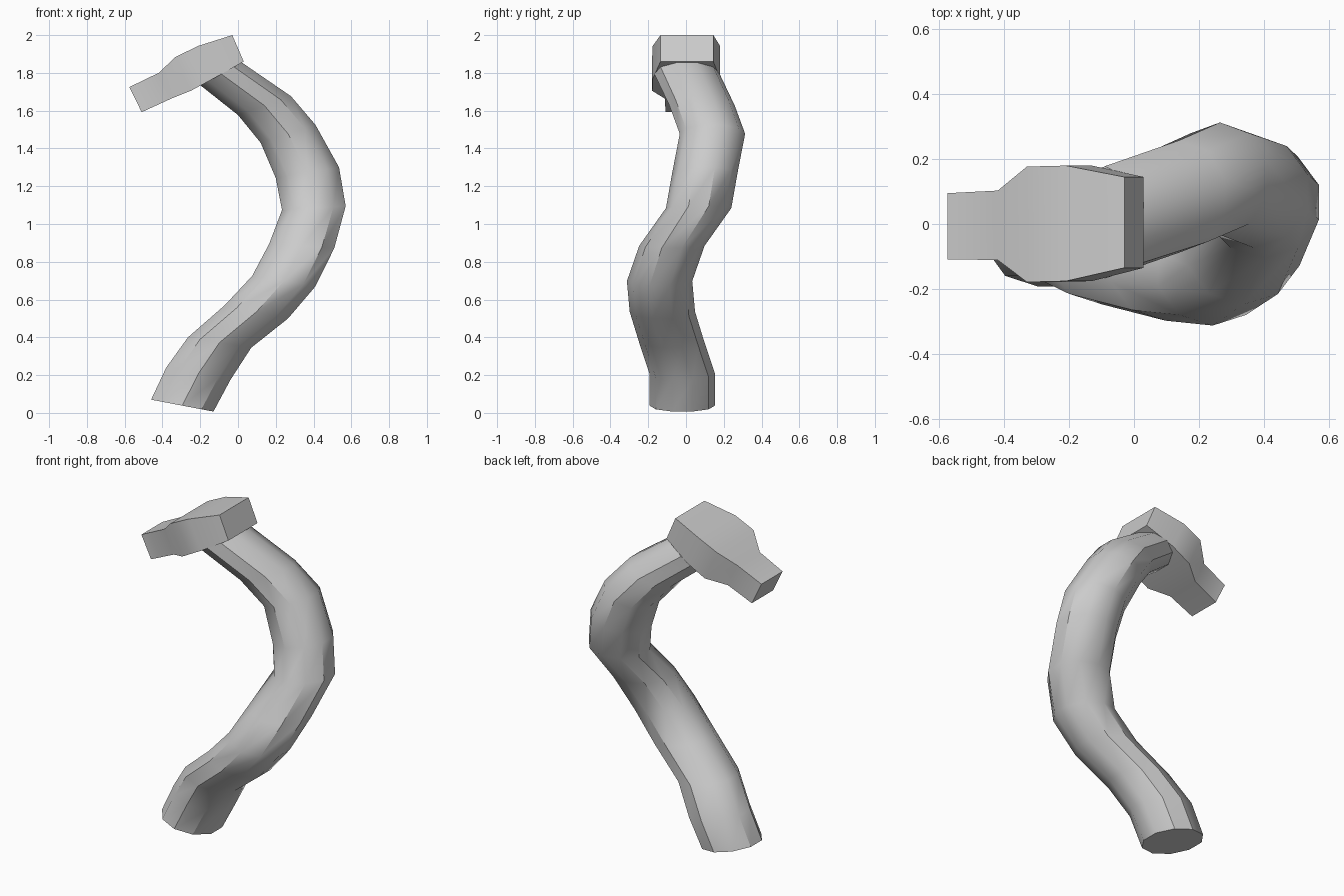
import bpy, bmesh, math
from mathutils import Vector

if "Cube" in bpy.data.objects:
    bpy.data.objects.remove(bpy.data.objects["Cube"])


def loft(name, rings, angle):
    """Skin a list of matching vertex rings and cap both ends."""
    bm = bmesh.new()
    rows = [[bm.verts.new(p) for p in ring] for ring in rings]
    n = len(rows[0])
    for a, b in zip(rows, rows[1:]):
        for i in range(n):
            j = (i + 1) % n
            bm.faces.new((a[i], a[j], b[j], b[i]))
    bm.faces.new(rows[0][::-1])
    bm.faces.new(rows[-1])
    bmesh.ops.recalc_face_normals(bm, faces=bm.faces)
    me = bpy.data.meshes.new(name)
    bm.to_mesh(me)
    bm.free()
    ob = bpy.data.objects.new(name, me)
    bpy.context.collection.objects.link(ob)
    bpy.ops.object.select_all(action='DESELECT')
    ob.select_set(True)
    bpy.context.view_layer.objects.active = ob
    bpy.ops.object.shade_smooth_by_angle(angle=math.radians(angle))
    return ob


# Curved body: left x, left z, right x, right z, centre y of each ring
SIDES = 10
body = [
    (-0.46, 0.07, -0.13, 0.007, -0.02),
    (-0.38, 0.24, -0.04, 0.175, -0.02),
    (-0.265, 0.40, 0.07, 0.345, -0.075),
    (-0.07, 0.57, 0.265, 0.50, -0.125),
    (0.075, 0.725, 0.41, 0.67, -0.14),
    (0.165, 0.895, 0.51, 0.873, -0.075),
    (0.233, 1.074, 0.57, 1.095, 0.067),
    (0.20, 1.243, 0.535, 1.30, 0.10),
    (0.12, 1.43, 0.41, 1.525, 0.14),
    (0.00, 1.577, 0.28, 1.677, 0.085),
    (-0.20, 1.735, 0.02, 1.855, 0.005),
]


def ring(lx, lz, rx, rz, y):
    c = Vector(((lx + rx) / 2, y, (lz + rz) / 2))
    u = Vector((rx - lx, 0, rz - lz)) / 2 / math.cos(math.radians(18))
    v = Vector((0, 0.173, 0))
    angles = [math.radians(18 + 360 * i / SIDES) for i in range(SIDES)]
    return [c + u * math.cos(a) + v * math.sin(a) for a in angles]


loft("curved_body", [ring(*r) for r in body], 36)

# Flat head: top x, top z, bottom x, bottom z, half width at each station
head = [
    (-0.575, 1.725, -0.51, 1.592, 0.102),
    (-0.42, 1.80, -0.355, 1.663, 0.107),
    (-0.33, 1.885, -0.25, 1.705, 0.178),
    (-0.21, 1.943, -0.13, 1.77, 0.178),
    (-0.03, 2.00, 0.03, 1.86, 0.14),
]
stations = []
for k, (tx, tz, bx, bz, w) in enumerate(head):
    y = -0.007 + 0.003 * k
    stations.append([(tx, y - w, tz), (tx, y + w, tz),
                     (bx, y + w, bz), (bx, y - w, bz)])
loft("flat_head", stations, 36)
